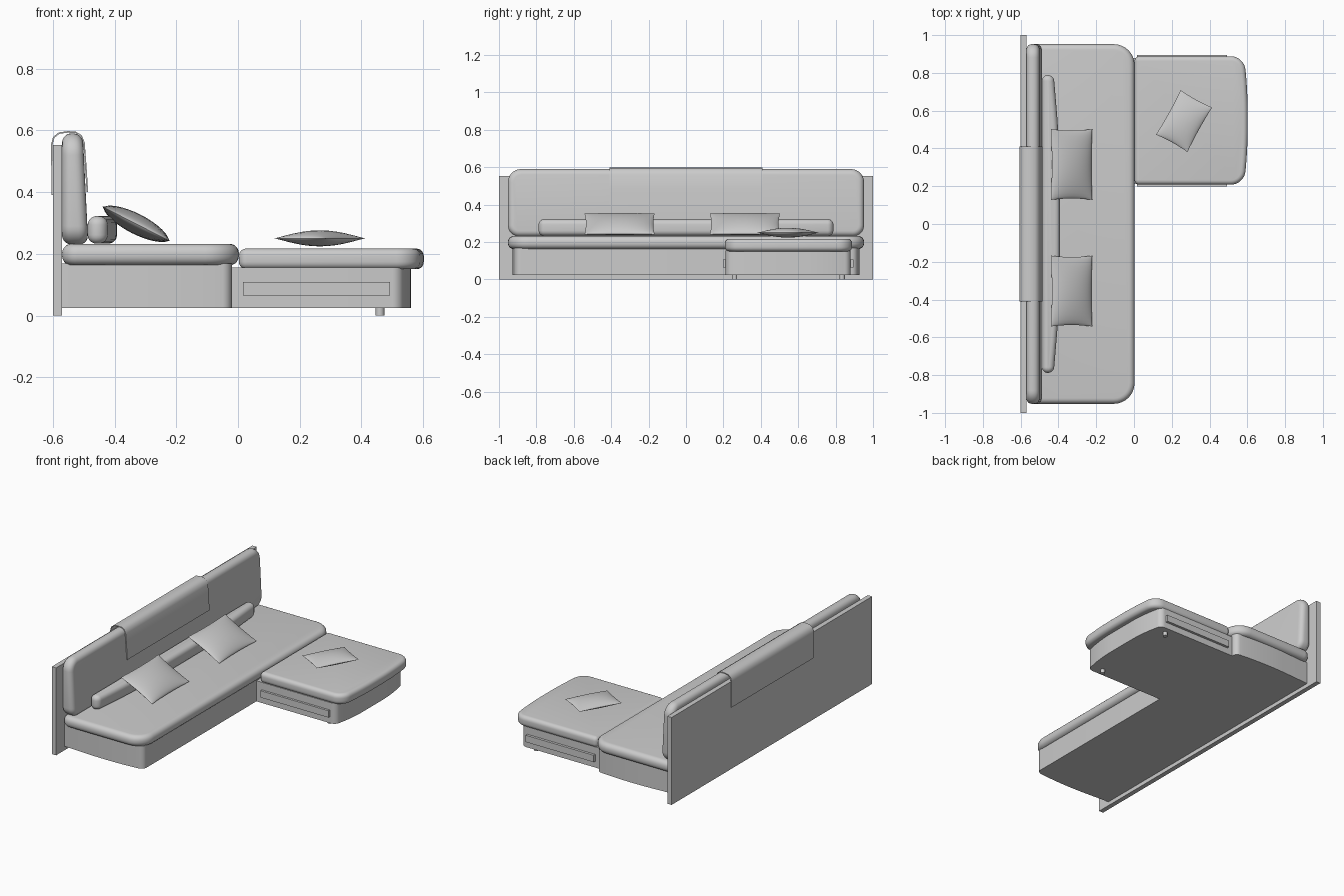
import bpy, bmesh, math
from mathutils import Vector

if "Cube" in bpy.data.objects:
    bpy.data.objects.remove(bpy.data.objects["Cube"])


def finish(name, bm, bevel=0.0, segs=5, solid=0.0):
    """Mesh -> object, apply modifiers, smooth shading with sharp edges kept."""
    bmesh.ops.recalc_face_normals(bm, faces=bm.faces[:])
    me = bpy.data.meshes.new(name)
    bm.to_mesh(me)
    bm.free()
    ob = bpy.data.objects.new(name, me)
    bpy.context.collection.objects.link(ob)
    if solid:
        m = ob.modifiers.new("Solid", 'SOLIDIFY')
        m.thickness, m.offset = solid, 0
    if bevel:
        m = ob.modifiers.new("Bevel", 'BEVEL')
        m.width, m.segments = bevel, segs
        m.limit_method, m.angle_limit = 'ANGLE', math.radians(50)
        m.use_clamp_overlap = False
    bpy.ops.object.select_all(action='DESELECT')
    ob.select_set(True)
    bpy.context.view_layer.objects.active = ob
    bpy.ops.object.convert(target='MESH')
    bpy.ops.object.shade_smooth_by_angle(angle=math.radians(35))
    return ob


def rounded(corners, n=8):
    """Outline from (x, y, corner length) triples."""
    out = []
    for i, (x, y, t) in enumerate(corners):
        p = Vector((x, y))
        if t == 0:
            out.append(p)
            continue
        a = p + (Vector(corners[i - 1][:2]) - p).normalized() * t
        b = p + (Vector(corners[(i + 1) % len(corners)][:2]) - p).normalized() * t
        c, d = p.lerp(a, 0.45), p.lerp(b, 0.45)
        for k in range(n + 1):
            s = k / n
            out.append(a * (1 - s) ** 3 + c * 3 * s * (1 - s) ** 2
                       + d * 3 * s * s * (1 - s) + b * s ** 3)
    return out


def prism(name, corners, z0, z1, bevel=0.0, place=lambda a, b, c: (a, b, c)):
    bm = bmesh.new()
    pts = rounded(corners)
    lo = [bm.verts.new(place(p.x, p.y, z0)) for p in pts]
    hi = [bm.verts.new(place(p.x, p.y, z1)) for p in pts]
    bm.faces.new(lo[::-1])
    bm.faces.new(hi)
    for i in range(len(pts)):
        j = (i + 1) % len(pts)
        bm.faces.new((lo[i], lo[j], hi[j], hi[i]))
    return finish(name, bm, bevel)


def box(name, x0, x1, y0, y1, z0, z1):
    return prism(name, [(x0, y0, 0), (x1, y0, 0), (x1, y1, 0), (x0, y1, 0)], z0, z1)


def pillow(name, size, thick, loc, rot, n=16):
    """Two puffed sheets meeting at a pinched seam."""
    bm = bmesh.new()
    for side in (1, -1):
        g = []
        for i in range(n + 1):
            for j in range(n + 1):
                u = -math.cos(math.pi * i / n)
                v = -math.cos(math.pi * j / n)
                puff = (max(0, 1 - u * u) * max(0, 1 - v * v)) ** 0.6
                g.append(bm.verts.new((u * size[0] / 2 * (1 - 0.04 * (1 - v * v)),
                                       v * size[1] / 2 * (1 - 0.04 * (1 - u * u)),
                                       side * thick / 2 * puff)))
        for i in range(n):
            for j in range(n):
                k = i * (n + 1) + j
                bm.faces.new((g[k], g[k + n + 1], g[k + n + 2], g[k + 1]))
    bmesh.ops.remove_doubles(bm, verts=bm.verts[:], dist=1e-5)
    ob = finish(name, bm)
    ob.location, ob.rotation_euler = loc, rot
    return ob


# Back panel
box("back_panel", -0.60, -0.57, -1, 1, 0, 0.552)

# Long base with softly bowed ends, and its seat cushion
prism("main_base", [(-0.57, -0.915, 0), (-0.23, -0.935, 0.15), (-0.02, -0.915, 0.03),
                    (-0.02, 0.915, 0.03), (-0.23, 0.935, 0.15), (-0.57, 0.915, 0)],
      0.025, 0.168)
prism("seat_cushion", [(-0.57, -0.952, 0.05), (0.003, -0.952, 0.11),
                       (0.003, 0.952, 0.11), (-0.57, 0.952, 0.05)], 0.163, 0.232, 0.03)

# Back cushion, tapering towards the top
prism("back_cushion", [(-0.952, 0.23, 0.06), (0.952, 0.23, 0.06),
                       (0.952, 0.59, 0.07), (-0.952, 0.59, 0.07)], -0.57, -0.485, 0.03,
      lambda a, b, c: (c - (0.018 * (b - 0.23) / 0.36 if c > -0.5 else 0), a, b))

# Throw draped over the back
path = [(-0.602, 0.39), (-0.603, 0.555), (-0.597, 0.577), (-0.58, 0.591), (-0.55, 0.595),
        (-0.525, 0.593), (-0.508, 0.582), (-0.499, 0.56), (-0.493, 0.48), (-0.488, 0.40)]
bm = bmesh.new()
rows = [[bm.verts.new((x, y, z)) for x, z in path] for y in (-0.41, 0.41)]
for i in range(len(path) - 1):
    bm.faces.new((rows[0][i], rows[0][i + 1], rows[1][i + 1], rows[1][i]))
finish("throw_blanket", bm, solid=0.005)

# Bolster along the back
prism("bolster", [(-0.487, -0.788, 0.03), (-0.425, -0.788, 0.03), (-0.392, -0.40, 0.2),
                  (-0.392, 0.40, 0.2), (-0.425, 0.788, 0.03), (-0.487, 0.788, 0.03)],
      0.233, 0.322, 0.028)

# Scatter pillows
for name, y in (("seat_pillow_1", 0.315), ("seat_pillow_2", -0.355)):
    pillow(name, (0.245, 0.375), 0.066, (-0.33, y, 0.297), (0, math.radians(27), 0))
pillow("chaise_pillow", (0.27, 0.19), 0.052, (0.265, 0.545, 0.25), (0, 0, math.radians(61)))

# Chaise base, drawers, feet and cushion
prism("chaise_base", [(-0.02, 0.212, 0), (0.53, 0.212, 0.03), (0.56, 0.36, 0.08),
                      (0.56, 0.73, 0.08), (0.53, 0.88, 0.03), (-0.02, 0.88, 0)], 0.025, 0.155)
for name, y in (("drawer_front", 0.206), ("drawer_rear", 0.888)):
    box(name, 0.017, 0.493, y - 0.008, y + 0.008, 0.065, 0.108)
for name, y in (("foot_1", 0.26), ("foot_2", 0.835)):
    prism(name, [(0.46 + sx * 0.014, y + sy * 0.014, 0.014)
                 for sx, sy in ((-1, -1), (1, -1), (1, 1), (-1, 1))], 0, 0.03)
prism("chaise_cushion", [(0.003, 0.208, 0.025), (0.583, 0.208, 0.07), (0.602, 0.40, 0.1),
                         (0.602, 0.70, 0.1), (0.583, 0.888, 0.07), (0.003, 0.888, 0.025)],
      0.15, 0.217, 0.024)
